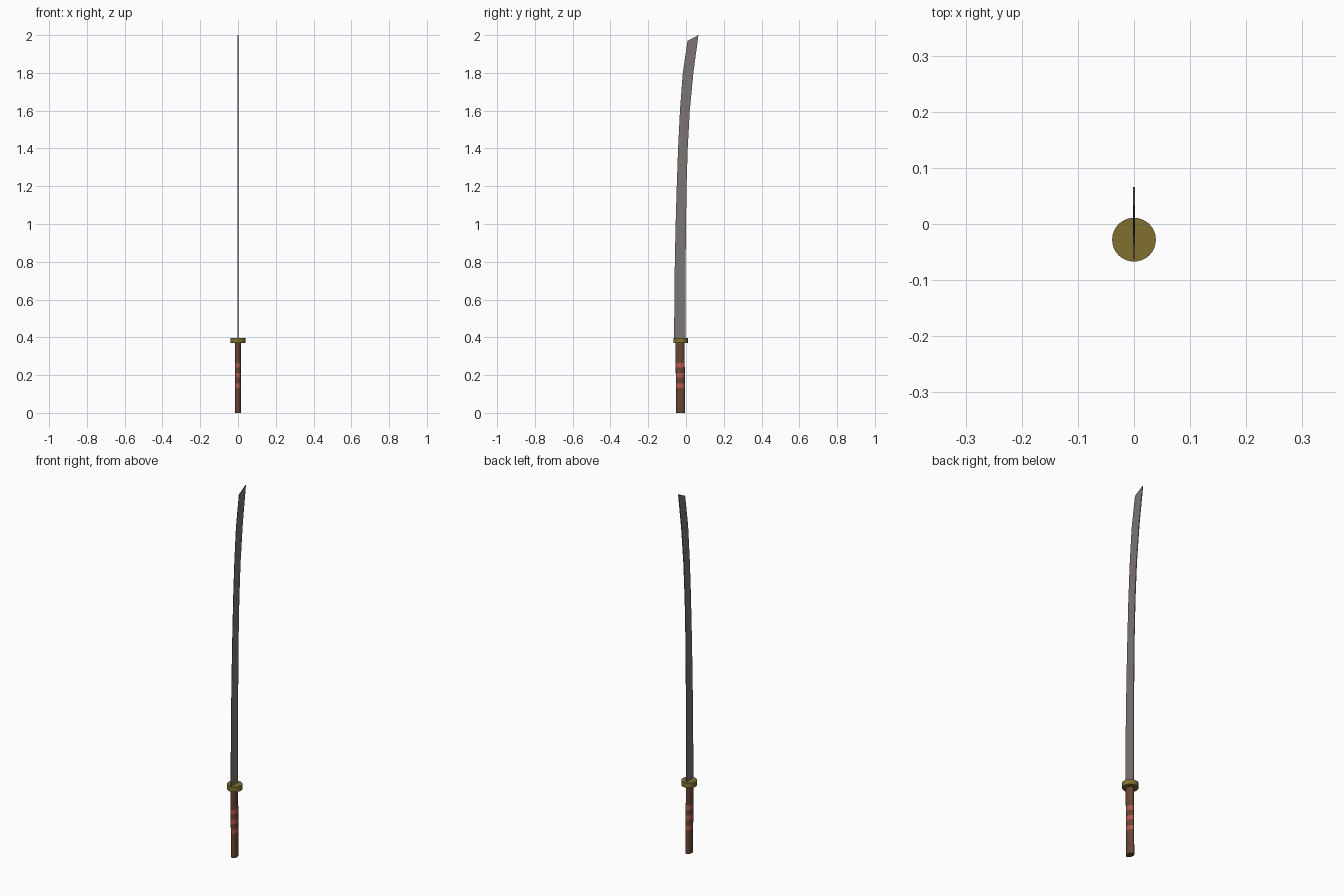
import bpy, bmesh, math

if "Cube" in bpy.data.objects:
    bpy.data.objects.remove(bpy.data.objects["Cube"])


def material(name, rgb):
    m = bpy.data.materials.new(name)
    m.diffuse_color = (*rgb, 1)
    m.use_nodes = True
    m.node_tree.nodes["Principled BSDF"].inputs["Base Color"].default_value = m.diffuse_color
    return m


def loft(name, rings, mats, ring_mats=None):
    """Skin equal-length rings of points and cap both ends."""
    bm = bmesh.new()
    loops = [[bm.verts.new(p) for p in ring] for ring in rings]
    n = len(loops[0])
    for k, (a, b) in enumerate(zip(loops, loops[1:])):
        for i in range(n):
            j = (i + 1) % n
            f = bm.faces.new((a[i], a[j], b[j], b[i]))
            f.material_index = ring_mats[k] if ring_mats else 0
    bm.faces.new(loops[0][::-1])
    bm.faces.new(loops[-1])
    bmesh.ops.recalc_face_normals(bm, faces=bm.faces)
    me = bpy.data.meshes.new(name)
    bm.to_mesh(me)
    bm.free()
    for m in mats:
        me.materials.append(m)
    ob = bpy.data.objects.new(name, me)
    bpy.context.collection.objects.link(ob)
    return ob


def smooth(ob):
    bpy.ops.object.select_all(action='DESELECT')
    bpy.context.view_layer.objects.active = ob
    ob.select_set(True)
    bpy.ops.object.shade_smooth_by_angle(angle=math.radians(40))


def ellipse(cy, z, rx, ry, n):
    return [(rx * math.cos(2 * math.pi * i / n), cy + ry * math.sin(2 * math.pi * i / n), z)
            for i in range(n)]


steel = material("steel", (0.20, 0.18, 0.17))
brass = material("brass", (0.22, 0.16, 0.03))
wood = material("wood", (0.14, 0.06, 0.035))
red = material("red_wrap", (0.45, 0.10, 0.075))

# blade: (cutting edge y, z, back y, z), tapering in thickness to the cutting edge
stations = [(-0.063, 0.38, -0.002, 0.38), (-0.061, 0.70, -0.003, 0.70),
            (-0.055, 1.00, 0.000, 1.00), (-0.049, 1.20, 0.003, 1.20),
            (-0.042, 1.40, 0.009, 1.40), (-0.032, 1.60, 0.020, 1.60),
            (-0.017, 1.80, 0.039, 1.80), (0.008, 1.97, 0.066, 2.00)]
rings = []
for y0, z0, y1, z1 in stations:
    e, t = 0.0008, 0.0020
    rings.append([(-e, y0, z0), (e, y0, z0), (t, y1, z1), (-t, y1, z1)])
loft("blade", rings, [steel])

# round guard
smooth(loft("guard", [ellipse(-0.028, z, 0.039, 0.039, 32) for z in (0.37, 0.397)], [brass]))

# oval handle, gently curved, with three red wrap bands
levels = [0, 0.132, 0.156, 0.187, 0.211, 0.241, 0.265, 0.372]
handle_rings = [ellipse(-0.028 - 0.004 * z / 0.37, z, 0.016, 0.024, 24) for z in levels]
smooth(loft("handle", handle_rings, [wood, red], [0, 1, 0, 1, 0, 1, 0]))
